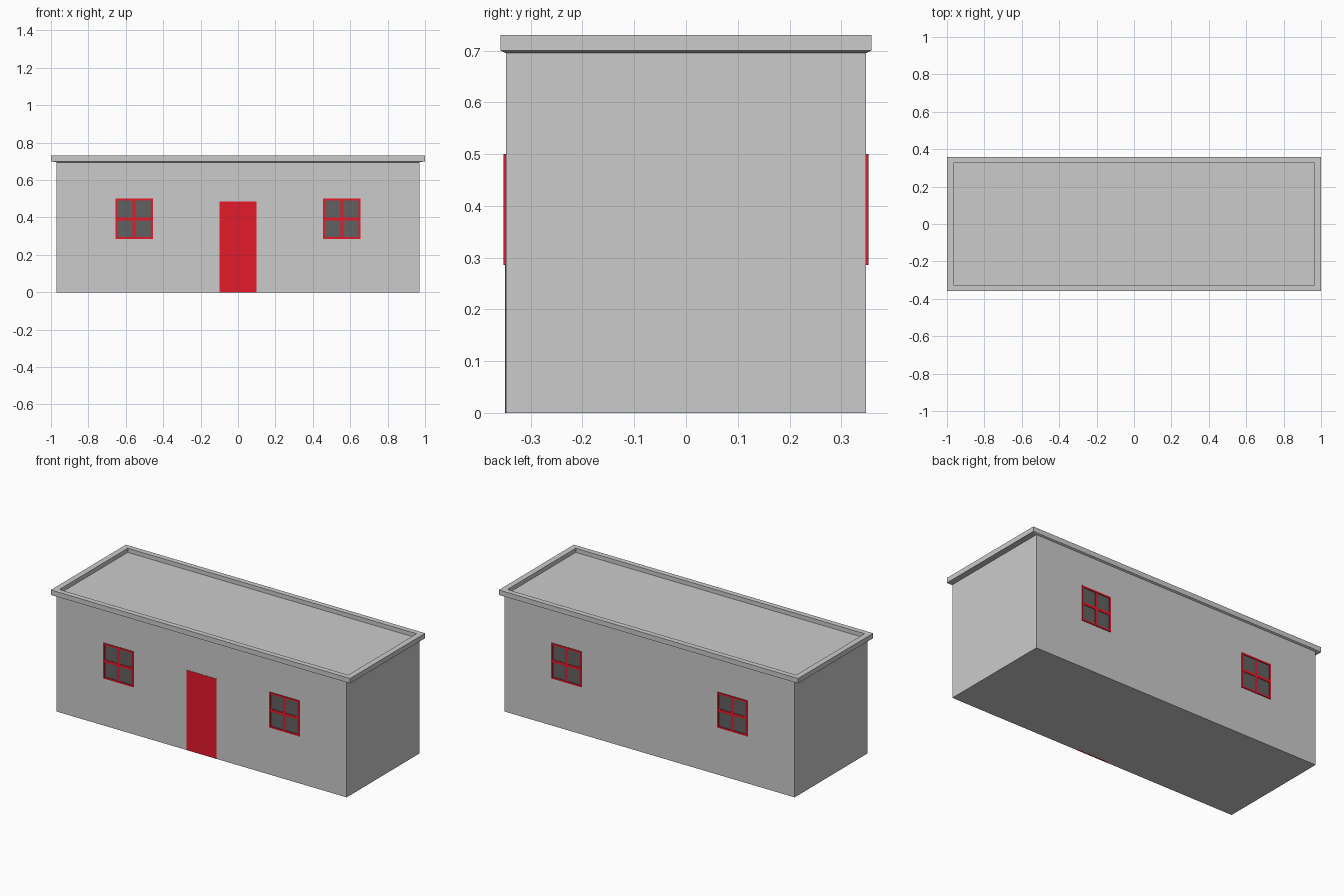
import bpy, bmesh

if "Cube" in bpy.data.objects:
    bpy.data.objects.remove(bpy.data.objects["Cube"])

WX, WY = 0.97, 0.348          # wall half sizes


def material(name, rgb):
    m = bpy.data.materials.new(name)
    m.diffuse_color = (*rgb, 1)
    m.use_nodes = True
    m.node_tree.nodes["Principled BSDF"].inputs["Base Color"].default_value = m.diffuse_color
    return m


red = material("red_paint", (0.78, 0.01, 0.024))
dark = material("dark_glass", (0.12, 0.12, 0.12))


def finish(name, bm, mat=None):
    bmesh.ops.recalc_face_normals(bm, faces=bm.faces)
    me = bpy.data.meshes.new(name)
    bm.to_mesh(me)
    bm.free()
    ob = bpy.data.objects.new(name, me)
    bpy.context.collection.objects.link(ob)
    if mat:
        me.materials.append(mat)
    return ob


def loft(name, rings):
    """Skin a stack of (half x, half y, z) rectangles and cap both ends."""
    bm = bmesh.new()
    loops = [[bm.verts.new((sx * x, sy * y, z))
              for sx, sy in ((-1, -1), (1, -1), (1, 1), (-1, 1))]
             for x, y, z in rings]
    for a, b in zip(loops, loops[1:]):
        for i in range(4):
            j = (i + 1) % 4
            bm.faces.new((a[i], a[j], b[j], b[i]))
    bm.faces.new(loops[0][::-1])
    bm.faces.new(loops[-1])
    return finish(name, bm)


def add_box(bm, x0, x1, y0, y1, z0, z1):
    vs = bmesh.ops.create_cube(bm, size=1)["verts"]
    bmesh.ops.scale(bm, vec=(x1 - x0, y1 - y0, z1 - z0), verts=vs)
    bmesh.ops.translate(bm, vec=((x0 + x1) / 2, (y0 + y1) / 2, (z0 + z1) / 2), verts=vs)


def boxes(name, mat, items):
    bm = bmesh.new()
    for it in items:
        add_box(bm, *it)
    return finish(name, bm, mat)


# Walls
loft("walls", [(WX, WY, 0), (WX, WY, 0.695)])

# Flat roof with sloped soffit and raised rim around a sunken deck
loft("roof", [(WX, WY, 0.695), (1, 0.358, 0.70), (1, 0.358, 0.73),
              (0.965, 0.326, 0.73), (0.965, 0.326, 0.705)])

# Door with a slim frame
boxes("door", red, [(-0.09, 0.09, -WY - 0.0006, -WY + 0.01, 0, 0.475)])
boxes("door_frame", red, [
    (-0.10, -0.09, -WY - 0.0015, -WY + 0.01, 0, 0.484),
    (0.09, 0.10, -WY - 0.0015, -WY + 0.01, 0, 0.484),
    (-0.09, 0.09, -WY - 0.0015, -WY + 0.01, 0.475, 0.484)])

# Windows: two on the front, two on the back
X0, X1, Z0, Z1, T = -0.1, 0.1, 0.286, 0.50, 0.010
XM, ZM = 0.555, (Z0 + Z1) / 2
for side, s in (("front", -1), ("back", 1)):
    def depth(d):
        return sorted((s * (WY - 0.01), s * (WY + d)))
    for hand, cx in (("left", -XM), ("right", XM)):
        a, b = cx + X0, cx + X1
        f, g, p = depth(0.005), depth(0.004), depth(0.001)
        boxes(f"{side}_{hand}_window_frame", red, [
            (a, a + T, *f, Z0, Z1), (b - T, b, *f, Z0, Z1),
            (a + T, b - T, *f, Z0, Z0 + T), (a + T, b - T, *f, Z1 - T, Z1),
            (cx - 0.008, cx + 0.008, *g, Z0 + T, Z1 - T),
            (a + T, cx - 0.008, *g, ZM - 0.008, ZM + 0.008),
            (cx + 0.008, b - T, *g, ZM - 0.008, ZM + 0.008)])
        boxes(f"{side}_{hand}_glass", dark, [(a + T, b - T, *p, Z0 + T, Z1 - T)])
